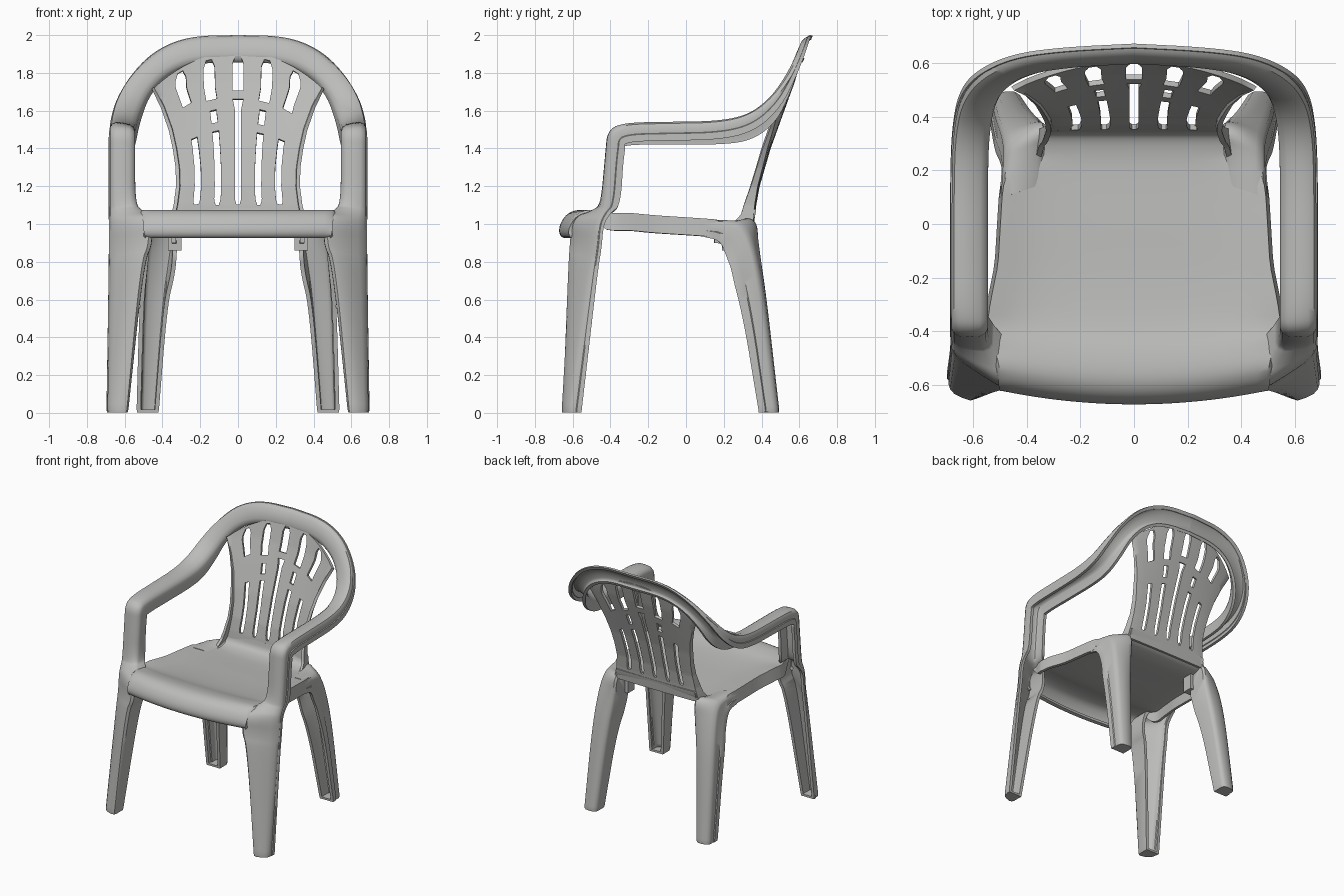
import bpy, bmesh, math
from mathutils import Vector

if "Cube" in bpy.data.objects:
    bpy.data.objects.remove(bpy.data.objects["Cube"])

plastic = bpy.data.materials.new("grey plastic")
plastic.diffuse_color = (0.5, 0.5, 0.49, 1)
plastic.use_nodes = True
plastic.node_tree.nodes["Principled BSDF"].inputs["Base Color"].default_value = plastic.diffuse_color


def interp(table, x):
    """Piecewise linear lookup."""
    if x <= table[0][0]:
        return table[0][1]
    for (a, p), (b, q) in zip(table, table[1:]):
        if x <= b:
            return p + (q - p) * (x - a) / (b - a)
    return table[-1][1]


def chaikin(rows, n=3):
    """Corner cutting that keeps both ends."""
    for _ in range(n):
        out = [rows[0]]
        for a, b in zip(rows, rows[1:]):
            out.append([p * .75 + q * .25 for p, q in zip(a, b)])
            out.append([p * .25 + q * .75 for p, q in zip(a, b)])
        rows = out + [rows[-1]]
    return rows


def grid_object(name, rows, keep=None, cap_end=False, mirror=False, thick=0.022):
    """Thin shell from a grid of points."""
    bm = bmesh.new()
    vs = [[bm.verts.new(p) for p in r] for r in rows]
    for i in range(len(vs) - 1):
        for j in range(len(vs[0]) - 1):
            if keep is None or keep(i, j):
                bm.faces.new((vs[i][j], vs[i][j + 1], vs[i + 1][j + 1], vs[i + 1][j]))
    if cap_end:
        bm.faces.new(vs[-1])
    bmesh.ops.delete(bm, geom=[v for v in bm.verts if not v.link_faces], context='VERTS')
    bmesh.ops.recalc_face_normals(bm, faces=bm.faces)
    me = bpy.data.meshes.new(name)
    bm.to_mesh(me)
    bm.free()
    ob = bpy.data.objects.new(name, me)
    bpy.context.collection.objects.link(ob)
    me.materials.append(plastic)
    if mirror:
        ob.modifiers.new("mirror", 'MIRROR').merge_threshold = 0.002
    s = ob.modifiers.new("shell", 'SOLIDIFY')
    s.thickness = thick
    s.offset = 0
    finish(ob)
    return ob


def finish(ob):
    bpy.ops.object.select_all(action='DESELECT')
    ob.select_set(True)
    bpy.context.view_layer.objects.active = ob
    for m in list(ob.modifiers):
        bpy.ops.object.modifier_apply(modifier=m.name)
    bpy.ops.object.shade_smooth_by_angle(angle=math.radians(40))


def channel(name, keys):
    """Sweep a U channel: inner edge, outer edge, flange angle and depth per key."""
    rows = []
    for k in chaikin(keys):
        I, O = Vector(k[0:3]), Vector(k[3:6])
        a, h = math.radians(k[6]), k[7]
        D = Vector((0, math.cos(a), math.sin(a)))
        w = O - I
        lip = w.normalized() * 0.006
        inner = h + max(0, w.dot(D))
        rows.append([I + D * inner, I + D * .018, I + D * .005 + w * .05, I + w * .2 - D * .004,
                     I + w * .5 - D * .006, I + w * .8 - D * .004, O + D * .005 - w * .05,
                     O + D * min(.018, h * .5), O + D * h * .6, O + D * h * .65 + lip, O + D * h + lip])
    return grid_object(name, rows, cap_end=True, mirror=True)


# top band, arms, uprights and front legs: one continuous channel
channel("frame_arms_front_legs", [
    (0, .602, 1.875, 0, .645, 1.99, -25, .022),
    (.23, .59, 1.87, .26, .632, 1.985, -25, .022),
    (.38, .565, 1.81, .44, .606, 1.91, -30, .025),
    (.48, .515, 1.71, .57, .54, 1.78, -45, .04),
    (.53, .44, 1.60, .637, .455, 1.665, -60, .07),
    (.55, .33, 1.53, .662, .34, 1.575, -80, .09),
    (.555, .18, 1.51, .668, .18, 1.535, -90, .09),
    (.555, -.1, 1.51, .668, -.1, 1.53, -90, .09),
    (.555, -.32, 1.51, .668, -.32, 1.525, -90, .09),
    (.555, -.40, 1.49, .668, -.40, 1.49, -45, .1),
    (.555, -.41, 1.38, .668, -.41, 1.38, 0, .08),
    (.555, -.435, 1.10, .668, -.435, 1.10, 0, .09),
    (.51, -.50, 1.06, .668, -.45, 1.06, 0, .05),
    (.475, -.605, 1.03, .668, -.475, 1.0, 0, .035),
    (.46, -.615, .90, .668, -.485, .87, 0, .035),
    (.508, -.622, .80, .669, -.505, .76, 0, .035),
    (.592, -.65, .01, .68, -.615, .01, 0, .06)])

# rear legs: the channel starts as the rear corner of the seat
channel("rear_legs", [
    (.34, .15, .985, .485, .10, 1.015, -90, .085),
    (.335, .27, .99, .478, .21, 1.01, -110, .10),
    (.335, .372, 1.04, .475, .30, .985, -125, .16),
    (.345, .378, .87, .488, .355, .86, -130, .16),
    (.385, .415, .6, .505, .405, .6, -165, .115),
    (.43, .48, .01, .52, .475, .01, -180, .09)])

# seat: side profile swept across, with rolled front and side skirts
profile = [(-.625, .94), (-.65, .935), (-.663, .96), (-.655, 1.0), (-.625, 1.045), (-.57, 1.067),
           (-.48, 1.057), (-.38, 1.025), (-.2, 1.005), (0, .995), (.17, .985), (.25, .985),
           (.32, 1.0), (.35, 1.03), (.36, 1.08)]
half_width = [(-.62, .49), (-.5, .51), (-.40, .54), (-.3, .53), (-.15, .5), (.1, .485), (.17, .475),
              (.25, .36), (.31, .345), (.36, .33)]
rows = []
for y, z in chaikin(profile, 2):
    W = interp(half_width, y)
    front = min(1, max(0, (-.3 - y) / .3))
    dish = interp([(-.5, 0), (-.3, .035), (.15, .03), (.25, 0)], y)
    drop = interp([(-.55, .01), (-.45, .085), (.15, .085), (.2, .01)], y)
    row = []
    for i in range(-14, 15):
        u = i / 14
        row.append(Vector((u * W, y + .05 * u * u * front, z + dish * abs(u) ** 5)))
    for end, sx in ((0, -1), (-1, 1)):
        p = row[end] + Vector((sx * .008, 0, -drop))
        row = [p] + row if end == 0 else row + [p]
    rows.append(row)
grid_object("seat", rows)

# backrest: fan of slats, the faces inside the slots are left out
back_y = [(1.0, .35), (1.1, .362), (1.2, .38), (1.4, .438), (1.6, .51), (1.75, .565), (1.92, .615)]
fan = [(1.0, .35), (1.1, .325), (1.2, .312), (1.3, .315), (1.4, .33), (1.5, .352), (1.62, .395),
       (1.72, .445), (1.92, .46)]
bridges = {0: [(1.66, 1.70)], 1: [(1.48, 1.53), (1.60, 1.645)], 2: [(1.45, 1.61)]}
N = 80
base = 1.0
rows, slot_cols = [], {}
for i in range(N + 1):
    t = i / N
    zc = base + t * .9
    w = .03 if zc > 1.66 else interp([(1.1, .008), (1.13, .017), (1.6, .017), (1.66, .03)], zc)
    if t > .93:
        w *= max(.5, 1 - (t - .93) * 12)
    w /= interp(fan, zc)
    knots = [-1]
    for k in range(-2, 3):
        knots += [k * .34 - w, k * .34 + w]
    knots.append(1)
    us = []
    for n, (a, b) in enumerate(zip(knots, knots[1:])):
        if n % 2:
            slot_cols[len(us) + 1] = (n - 1) // 2 - 2
            us.append(a)
        else:
            us += [a + (b - a) * q / 3 for q in range(3)]
    us.append(1)
    row = []
    for u in us:
        z = base + t * (.91 - .19 * u * u)
        x = u * interp(fan, z)
        row.append(Vector((x, interp(back_y, z) - (.03 + .2 * t) * x * x, z)))
    # forward-turned side edges, deepest where they meet the seat
    d = interp([(1.0, .10), (1.05, .06), (1.2, .03), (1.5, .015), (1.7, .005)], row[0].z)
    row = [row[0] + Vector((-.006, -d, 0))] + row + [row[-1] + Vector((.006, -d, 0))]
    rows.append(row)


def solid(i, j):
    if j not in slot_cols:
        return True
    z = (rows[i][j].z + rows[i + 1][j].z) / 2
    return z < 1.1 or i / N > .965 or any(a < z < b for a, b in bridges[abs(slot_cols[j])])


grid_object("backrest", rows, keep=solid, thick=.02)

# stacking blocks under the rear of the seat
for side, sx in (("left", -1), ("right", 1)):
    bpy.ops.mesh.primitive_cube_add(size=1, location=(sx * .335, .23, .92))
    ob = bpy.context.object
    ob.name = "stacking_block_" + side
    ob.scale = (.07, .08, .12)
    ob.data.materials.append(plastic)
